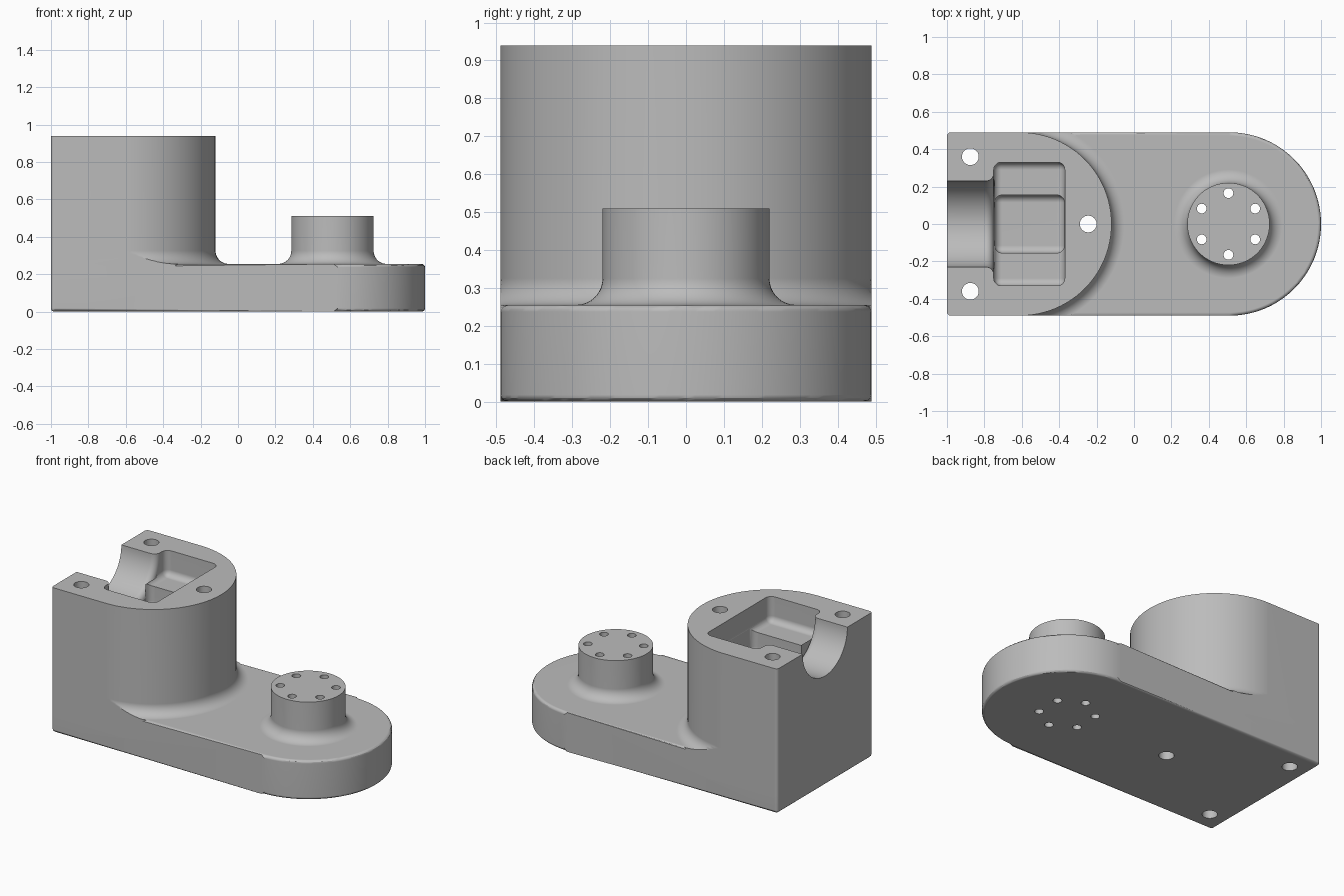
import bpy
import bmesh
from math import sin, cos, pi, radians
from mathutils import Matrix, Vector

if "Cube" in bpy.data.objects:
    bpy.data.objects.remove(bpy.data.objects["Cube"], do_unlink=True)

HALF = 0.49          # half width of the part
PLATE = 0.255        # plate thickness
TOP = 0.94           # tower height
FILLET = 0.07
TOWER_X, BOSS_X = -0.61, 0.505

grey = bpy.data.materials.new("machined grey")
grey.use_nodes = True
grey.diffuse_color = (0.5, 0.5, 0.5, 1)
grey.node_tree.nodes["Principled BSDF"].inputs["Base Color"].default_value = (0.5, 0.5, 0.5, 1)


def to_object(name, bm):
    bmesh.ops.recalc_face_normals(bm, faces=bm.faces)
    mesh = bpy.data.meshes.new(name)
    bm.to_mesh(mesh)
    bm.free()
    mesh.materials.append(grey)
    obj = bpy.data.objects.new(name, mesh)
    bpy.context.collection.objects.link(obj)
    return obj


def arc(cx, cy, r, start, end, steps):
    angles = [radians(start + (end - start) * i / steps) for i in range(steps + 1)]
    return [(cx + r * cos(a), cy + r * sin(a)) for a in angles]


def lathe(name, profile, matrix, steps=96):
    bm = bmesh.new()
    verts = [bm.verts.new((r, 0, h)) for r, h in profile]
    edges = [bm.edges.new(pair) for pair in zip(verts, verts[1:])]
    bmesh.ops.spin(bm, geom=verts + edges, cent=(0, 0, 0), axis=(0, 0, 1),
                   angle=2 * pi, steps=steps, use_merge=False)
    bmesh.ops.remove_doubles(bm, verts=bm.verts, dist=1e-5)
    bm.transform(matrix)
    return to_object(name, bm)


def slab(name, z0, z1, rounded_levels):
    """Plate outline extruded, with the rims at the given heights rounded."""
    corner = 0.02
    outline = arc(1 - HALF, 0, HALF, -90, 90, 64)
    outline += arc(corner - 1, HALF - corner, corner, 90, 180, 4)
    outline += arc(corner - 1, corner - HALF, corner, 180, 270, 4)
    bm = bmesh.new()
    face = bm.faces.new([bm.verts.new((x, y, z0)) for x, y in outline])
    new = bmesh.ops.extrude_face_region(bm, geom=[face])["geom"]
    for v in new:
        if isinstance(v, bmesh.types.BMVert):
            v.co.z = z1
    rims = [e for e in bm.edges if any(
        all(abs(v.co.z - z) < 1e-4 for v in e.verts) for z in rounded_levels)]
    if rims:
        bmesh.ops.bevel(bm, geom=rims, offset=0.018, segments=3, profile=0.5, affect='EDGES')
    return to_object(name, bm)


def box(name, low, high, round_edges=0):
    low, high = Vector(low), Vector(high)
    bm = bmesh.new()
    bmesh.ops.create_cube(bm, size=1, matrix=Matrix.Translation((low + high) / 2)
                          @ Matrix.Diagonal((*(high - low), 1)))
    if round_edges:
        bmesh.ops.bevel(bm, geom=bm.edges[:], offset=round_edges, segments=5,
                        profile=0.5, affect='EDGES')
    return to_object(name, bm)


def combine(target, other, operation):
    mod = target.modifiers.new("combine", 'BOOLEAN')
    mod.operation, mod.object, mod.solver = operation, other, 'EXACT'
    bpy.context.view_layer.update()
    graph = bpy.context.evaluated_depsgraph_get()
    mesh = bpy.data.meshes.new_from_object(target.evaluated_get(graph))
    target.modifiers.clear()
    target.data = mesh
    bpy.data.objects.remove(other, do_unlink=True)


def filleted_post(name, radius, top, x):
    """Round post whose foot flares out onto the plate."""
    foot = radius + FILLET
    flare = arc(foot, PLATE + FILLET, FILLET, 270, 180, 8)
    profile = [(0, 0.1), (foot, 0.1)] + flare + [(radius, top), (0, top)]
    return lathe(name, profile, Matrix.Translation((x, 0, 0)))


def drill(target, x, y, r):
    hole = lathe("hole", [(0, -0.1), (r, -0.1), (r, 1.1), (0, 1.1)],
                 Matrix.Translation((x, y, 0)), 24)
    combine(target, hole, 'DIFFERENCE')


# Base plate with one round end
body = slab("bracket_body", 0, PLATE, (0, PLATE))

# Tower: round front with flared foot, square back, trimmed to the plate outline
tower = filleted_post("tower", HALF, TOP, TOWER_X)
combine(tower, box("tower_back", (-1.2, -0.6, 0.05), (TOWER_X + 0.01, 0.6, TOP)), 'UNION')
combine(tower, slab("tower_trim", 0.12, 1.2, ()), 'INTERSECT')
combine(body, tower, 'UNION')

# Flanged boss
combine(body, filleted_post("boss", 0.22, 0.51, BOSS_X), 'UNION')

# Half-round channel with a flared mouth into the pocket
mouth = arc(0.27, -0.79, 0.04, 180, 90, 6)
channel = lathe("channel", [(0, -1.1), (0.23, -1.1)] + mouth + [(0.27, -0.745), (0, -0.745)],
                Matrix.Translation((0, 0, TOP)) @ Matrix.Rotation(pi / 2, 4, 'Y'))
combine(body, channel, 'DIFFERENCE')

# Stepped pocket: wide shelf, then a deeper middle
combine(body, box("pocket_shelf", (-0.75, -0.33, 0.775), (-0.37, 0.33, 1.2), 0.04), 'DIFFERENCE')
combine(body, box("pocket_well", (-0.745, -0.155, 0.64), (-0.372, 0.155, 1.2), 0.04), 'DIFFERENCE')

# Bolt holes in the tower and the boss
for x, y in ((-0.875, 0.36), (-0.875, -0.36), (-0.245, 0)):
    drill(body, x, y, 0.045)
for i in range(6):
    a = radians(30 + 60 * i)
    drill(body, BOSS_X + 0.165 * cos(a), 0.165 * sin(a), 0.026)

# Smooth rounds, sharp machined edges
bpy.ops.object.select_all(action='DESELECT')
body.select_set(True)
bpy.context.view_layer.objects.active = body
bpy.ops.object.shade_smooth_by_angle(angle=radians(30))
weighted = body.modifiers.new("even_shading", 'WEIGHTED_NORMAL')
weighted.keep_sharp = True
